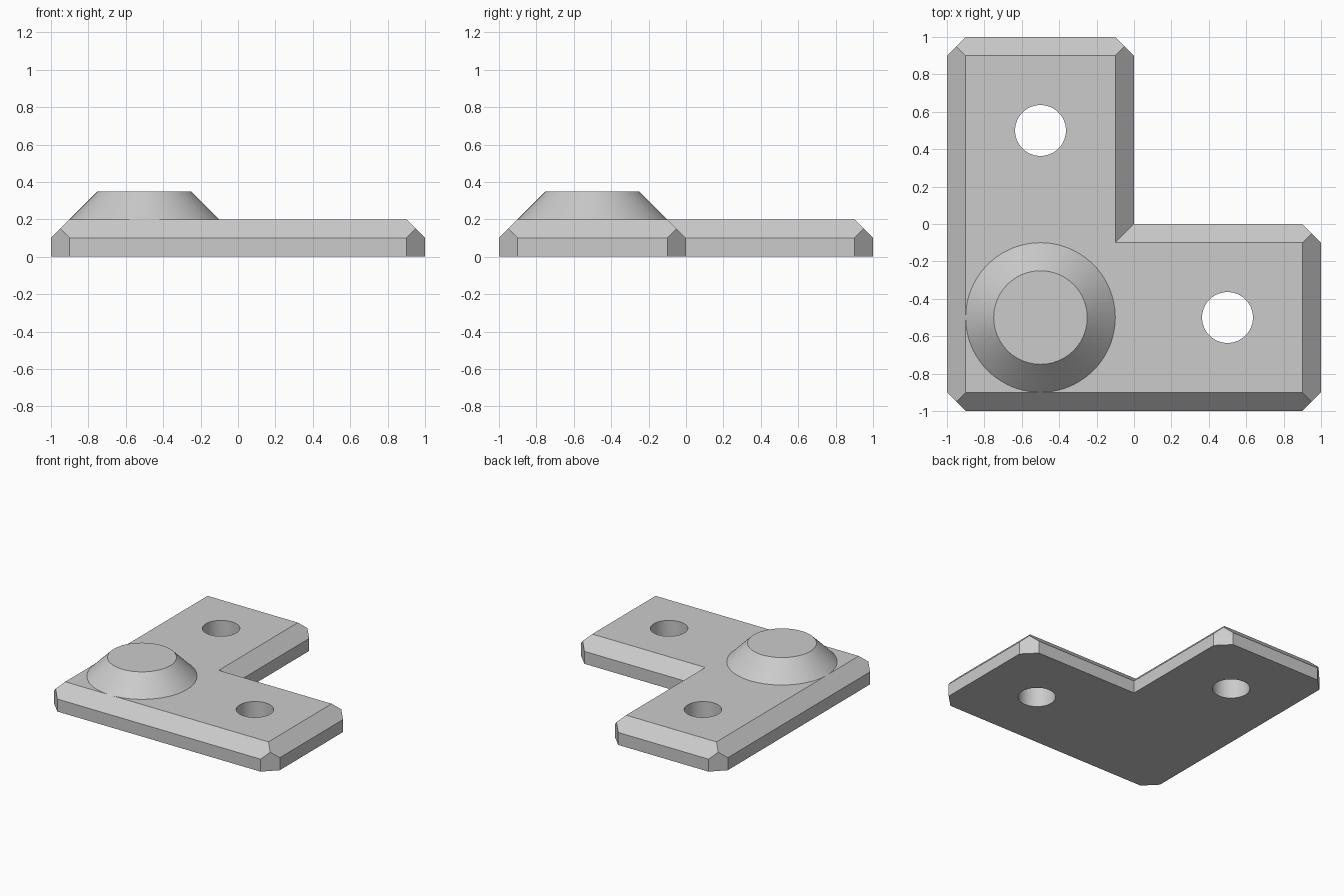
import bpy
import bmesh
import math
from mathutils import Vector

old = bpy.data.objects.get("Cube")
if old:
    bpy.data.objects.remove(old, do_unlink=True)

EDGE = 0.1       # chamfer width
PLATE_TOP = 0.2
BOSS_TOP = 0.35

grey = bpy.data.materials.new("plain grey")
grey.use_nodes = True
colour = (0.6, 0.6, 0.6, 1)
grey.diffuse_color = colour
grey.node_tree.nodes["Principled BSDF"].inputs["Base Color"].default_value = colour


def make_object(name, bm):
    bmesh.ops.recalc_face_normals(bm, faces=bm.faces)
    mesh = bpy.data.meshes.new(name)
    bm.to_mesh(mesh)
    bm.free()
    mesh.materials.append(grey)
    obj = bpy.data.objects.new(name, mesh)
    bpy.context.collection.objects.link(obj)
    return obj


def cone(name, x, y, z0, z1, r0, r1):
    bm = bmesh.new()
    bmesh.ops.create_cone(bm, cap_ends=True, segments=96, radius1=r0, radius2=r1, depth=z1 - z0)
    bmesh.ops.translate(bm, verts=bm.verts, vec=(x, y, (z0 + z1) / 2))
    return make_object(name, bm)


def smooth(obj):
    bpy.ops.object.select_all(action="DESELECT")
    obj.select_set(True)
    bpy.context.view_layer.objects.active = obj
    bpy.ops.object.shade_smooth_by_angle(angle=math.radians(25))


def l_outline(inset):
    lo, mid, hi = -1 + inset, -inset, 1 - inset
    return [(lo, lo), (hi, lo), (hi, mid), (mid, mid), (mid, hi), (lo, hi)]


# L-shaped plate: straight wall, then a mitred chamfer around the top
bm = bmesh.new()
rings = [[bm.verts.new((x, y, z)) for x, y in l_outline(inset)]
         for inset, z in ((0, 0), (0, PLATE_TOP - EDGE), (EDGE, PLATE_TOP))]
for low, high in zip(rings, rings[1:]):
    for i in range(len(low)):
        j = (i + 1) % len(low)
        bm.faces.new((low[i], low[j], high[j], high[i]))
bm.faces.new(rings[0][::-1])
bm.faces.new(rings[-1])

# Vertical cuts across the outer corners
for corner, direction in (((-1, -1), (-1, -1)), ((1, -1), (1, -1)),
                          ((-1, 1), (-1, 1)), ((1, 0), (1, 1))):
    normal = Vector((*direction, 0))
    point = Vector((*corner, 0)) - normal * EDGE / 2
    cut = bmesh.ops.bisect_plane(bm, geom=bm.verts[:] + bm.edges[:] + bm.faces[:],
                                 plane_co=point, plane_no=normal, clear_outer=True)
    open_edges = [e for e in bm.edges if e.is_boundary]
    bmesh.ops.holes_fill(bm, edges=open_edges, sides=0)
plate = make_object("corner_plate", bm)

# Screw holes through both arms
for x, y in ((-0.5, 0.5), (0.5, -0.5)):
    cutter = cone("hole_cutter", x, y, -0.1, 0.3, 0.136, 0.136)
    cutter.hide_render = True
    mod = plate.modifiers.new("hole", "BOOLEAN")
    mod.operation = "DIFFERENCE"
    mod.solver = "EXACT"
    mod.object = cutter
    bpy.context.view_layer.objects.active = plate
    bpy.ops.object.modifier_apply(modifier=mod.name)
    bpy.data.objects.remove(cutter, do_unlink=True)
smooth(plate)

# Tapered round boss over the corner
boss = cone("tapered_boss", -0.5, -0.5, PLATE_TOP, BOSS_TOP, 0.4, 0.25)
smooth(boss)
